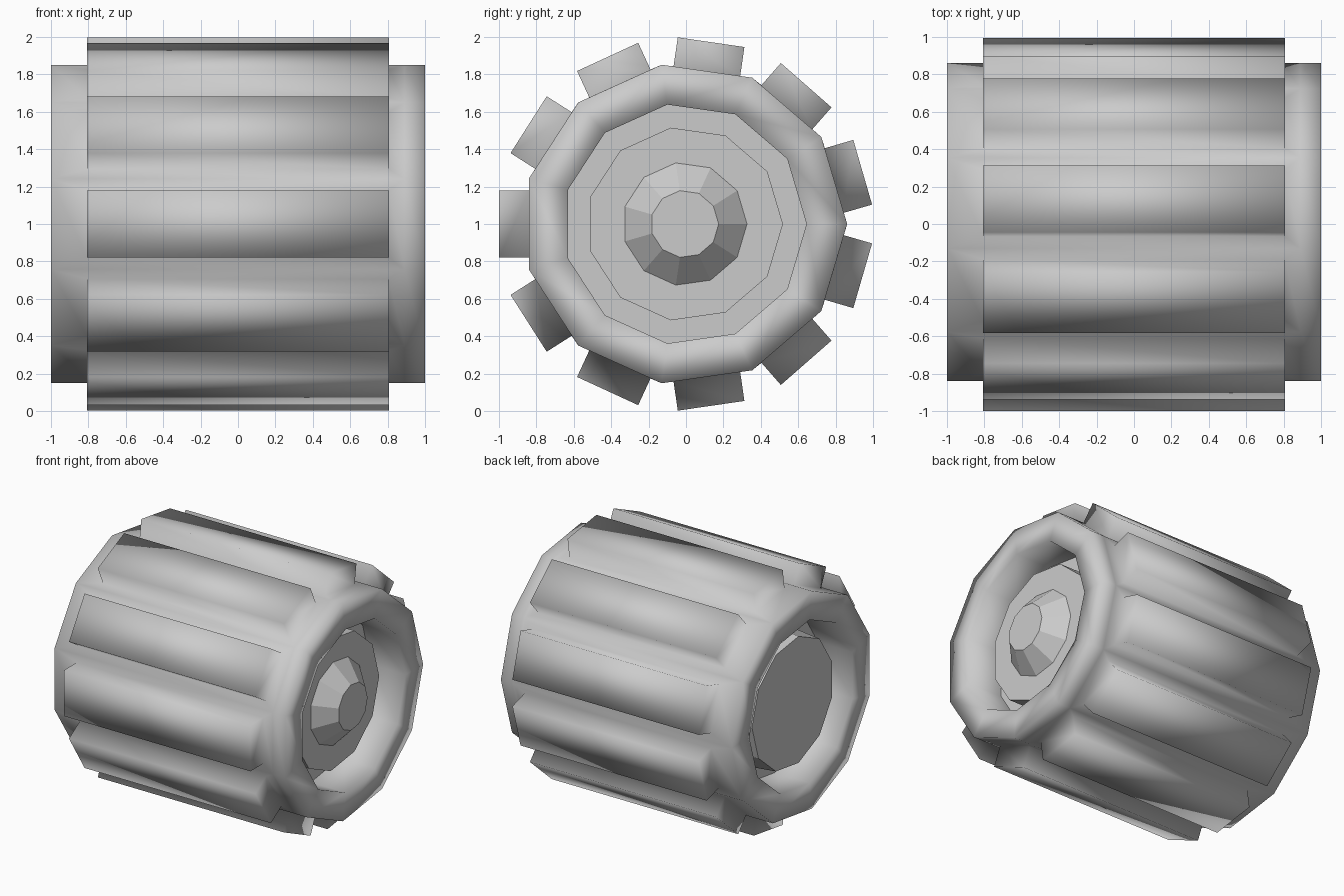
import bpy, bmesh
from math import sin, cos, pi
from mathutils import Vector

if "Cube" in bpy.data.objects:
    bpy.data.objects.remove(bpy.data.objects["Cube"])

SIDES = 11
OVAL = 1.01                       # the wheel is very slightly wider than tall
CENTRE = Vector((0, -0.007, 1))
TYRE_R = 0.86
TREAD_R = 0.982
TREAD_X = 0.807
TREAD_HALF_WIDTH = 0.18

rubber = bpy.data.materials.new("plain_grey")
rubber.use_nodes = True
grey = (0.6, 0.6, 0.6, 1)
rubber.diffuse_color = grey
rubber.node_tree.nodes["Principled BSDF"].inputs["Base Color"].default_value = grey


def ring(bm, x, radius):
    """Eleven-sided loop of vertices around the x axis."""
    return [bm.verts.new(CENTRE + Vector((x, OVAL * radius * cos(2 * pi * i / SIDES),
                                          radius * sin(2 * pi * i / SIDES))))
            for i in range(SIDES)]


def bridge(bm, a, b):
    return [bm.faces.new((a[i], a[(i + 1) % SIDES], b[(i + 1) % SIDES], b[i]))
            for i in range(SIDES)]


def finish(bm, name, smooth):
    bmesh.ops.recalc_face_normals(bm, faces=bm.faces[:])
    for f in bm.faces:
        f.smooth = smooth
    mesh = bpy.data.meshes.new(name)
    bm.to_mesh(mesh)
    bm.free()
    mesh.materials.append(rubber)
    obj = bpy.data.objects.new(name, mesh)
    bpy.context.collection.objects.link(obj)


# Tyre: square-section tube with a raised tread block on every outer face
bm = bmesh.new()
section = [(-1, TYRE_R), (0.89, TYRE_R), (1, TYRE_R), (1, 0.645),
           (0.72, 0.645), (-0.72, 0.645), (-1, 0.645)]
loops = [ring(bm, x, r) for x, r in section]
bands = [bridge(bm, a, b) for a, b in zip(loops, loops[1:] + loops[:1])]
outer = bands[0]
bmesh.ops.recalc_face_normals(bm, faces=bm.faces[:])
bmesh.ops.inset_individual(bm, faces=outer, thickness=0.02)
apothem = TYRE_R * cos(pi / SIDES)
for f in outer:
    mid = f.calc_center_median()
    mid.x = 0
    spoke = mid - CENTRE
    out = spoke.normalized()
    side = Vector((0, -out.z, out.y))
    for v in f.verts:
        d = v.co - mid
        v.co = mid + Vector((TREAD_X if d.x > 0 else -TREAD_X, 0, 0)) \
            + side * (TREAD_HALF_WIDTH if d.dot(side) > 0 else -TREAD_HALF_WIDTH)
    block = bmesh.ops.extrude_discrete_faces(bm, faces=[f])["faces"][0]
    bmesh.ops.translate(bm, verts=block.verts[:],
                        vec=spoke * (TREAD_R / apothem - 1))
finish(bm, "tyre", True)

# Hub: recessed floor on both ends, drum on one end, tapered cap on the other
bm = bmesh.new()
profile = [(-0.92, 0.5), (-0.7, 0.52), (-0.7, 0.645), (0.7, 0.645),
           (0.7, 0.52), (0.86, 0.52), (0.86, 0.33), (1.0, 0.18)]
loops = [ring(bm, x, r) for x, r in profile]
for a, b in zip(loops, loops[1:]):
    bridge(bm, a, b)
bm.faces.new(loops[0])
bm.faces.new(loops[-1])
finish(bm, "hub", False)
